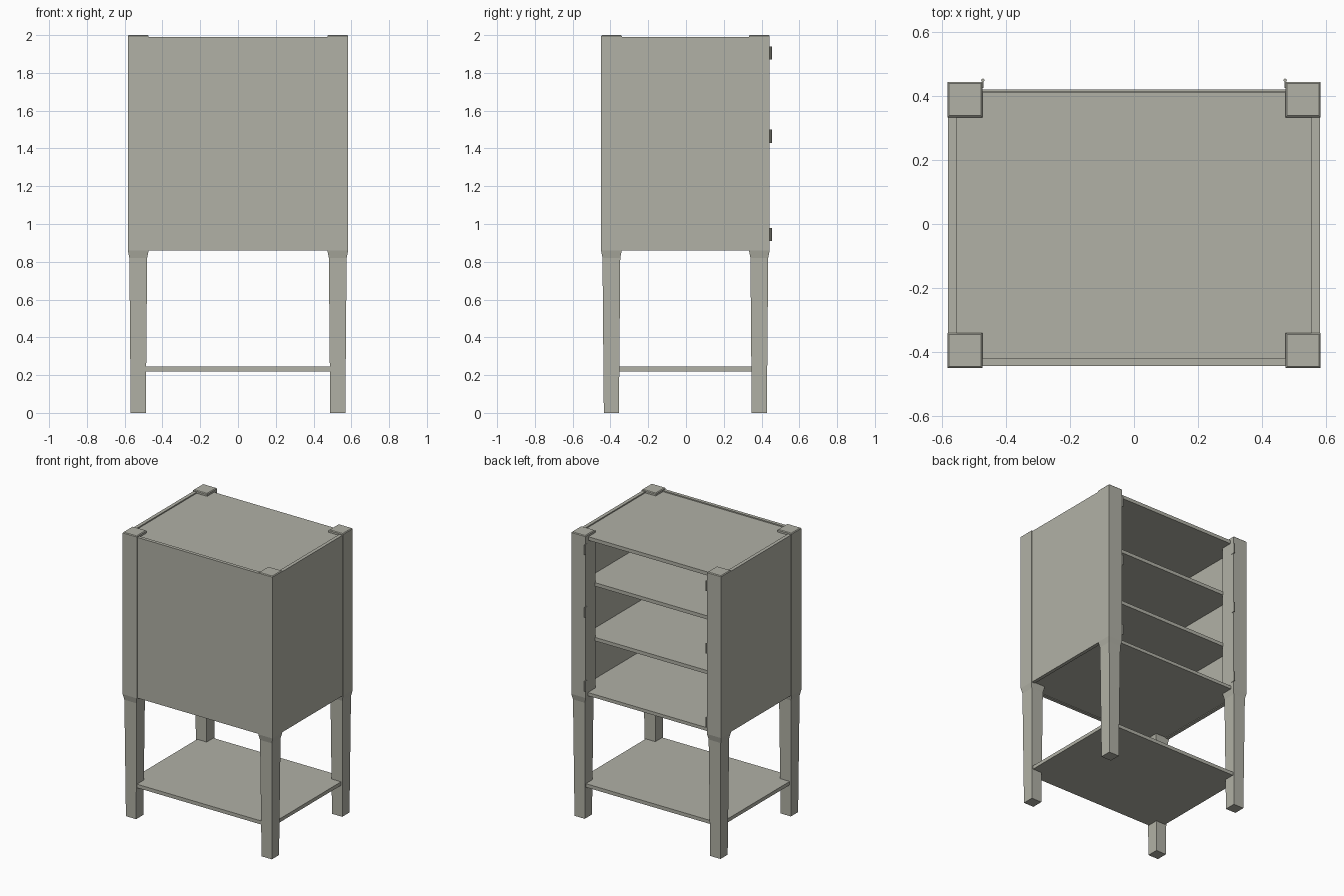
import bpy, bmesh

if "Cube" in bpy.data.objects:
    bpy.data.objects.remove(bpy.data.objects["Cube"])

mat = bpy.data.materials.new("warm grey wood")
mat.diffuse_color = (0.44, 0.44, 0.38, 1)
mat.use_nodes = True
mat.node_tree.nodes["Principled BSDF"].inputs["Base Color"].default_value = mat.diffuse_color


def finish(name, bm):
    bmesh.ops.recalc_face_normals(bm, faces=bm.faces)
    me = bpy.data.meshes.new(name)
    bm.to_mesh(me)
    bm.free()
    me.materials.append(mat)
    ob = bpy.data.objects.new(name, me)
    bpy.context.collection.objects.link(ob)
    return ob


def box(name, x0, x1, y0, y1, z0, z1):
    bm = bmesh.new()
    bmesh.ops.create_cube(bm, size=1)
    for v in bm.verts:
        v.co.x = x1 if v.co.x > 0 else x0
        v.co.y = y1 if v.co.y > 0 else y0
        v.co.z = z1 if v.co.z > 0 else z0
    return finish(name, bm)


def post(name, cx, cy):
    # square post: tapered foot, flared shoulder, chamfered top
    levels = [(0, .04), (.82, .047), (.86, .055), (1.995, .055), (2, .05)]
    bm = bmesh.new()
    rings = [[bm.verts.new((cx + sx * h, cy + sy * h, z))
              for sx, sy in ((-1, -1), (1, -1), (1, 1), (-1, 1))]
             for z, h in levels]
    for a, b in zip(rings, rings[1:]):
        for i in range(4):
            j = (i + 1) % 4
            bm.faces.new((a[i], a[j], b[j], b[i]))
    bm.faces.new(rings[0][::-1])
    bm.faces.new(rings[-1])
    return finish(name, bm)


for side, s in (("left", -1), ("right", 1)):
    # corner posts
    post("front_post_" + side, s * .528, -.395)
    post("back_post_" + side, s * .528, .388)
    # side panels
    xs = sorted((s * .555, s * .58))
    box("side_panel_" + side, *xs, -.36, .36, .86, 1.99)
    # door hinges: knuckle and leaf on the inner face of the back post
    for k, z in enumerate((.945, 1.465, 1.905)):
        bpy.ops.mesh.primitive_cylinder_add(
            vertices=12, radius=.005, depth=.07, location=(s * .472, .449, z))
        ob = bpy.context.object
        ob.name = f"hinge_knuckle_{side}_{k}"
        ob.data.materials.append(mat)
        bpy.ops.object.shade_smooth_by_angle()
        xs = sorted((s * .4745, s * .4705))
        box(f"hinge_leaf_{side}_{k}", *xs, .425, .449, z - .035, z + .035)

# front panel, top and bottom boards
box("front_panel", -.5, .5, -.444, -.42, .86, 1.99)
box("top_board", -.565, .565, -.43, .41, 1.957, 1.982)
box("cabinet_floor", -.565, .565, -.43, .415, .865, .888)

# inner shelves and the lower shelf between the legs
for i, z in enumerate((1.22, 1.605)):
    box(f"inner_shelf_{i}", -.565, .565, -.43, .335, z, z + .025)
box("lower_shelf", -.56, .56, -.43, .42, .22, .245)
